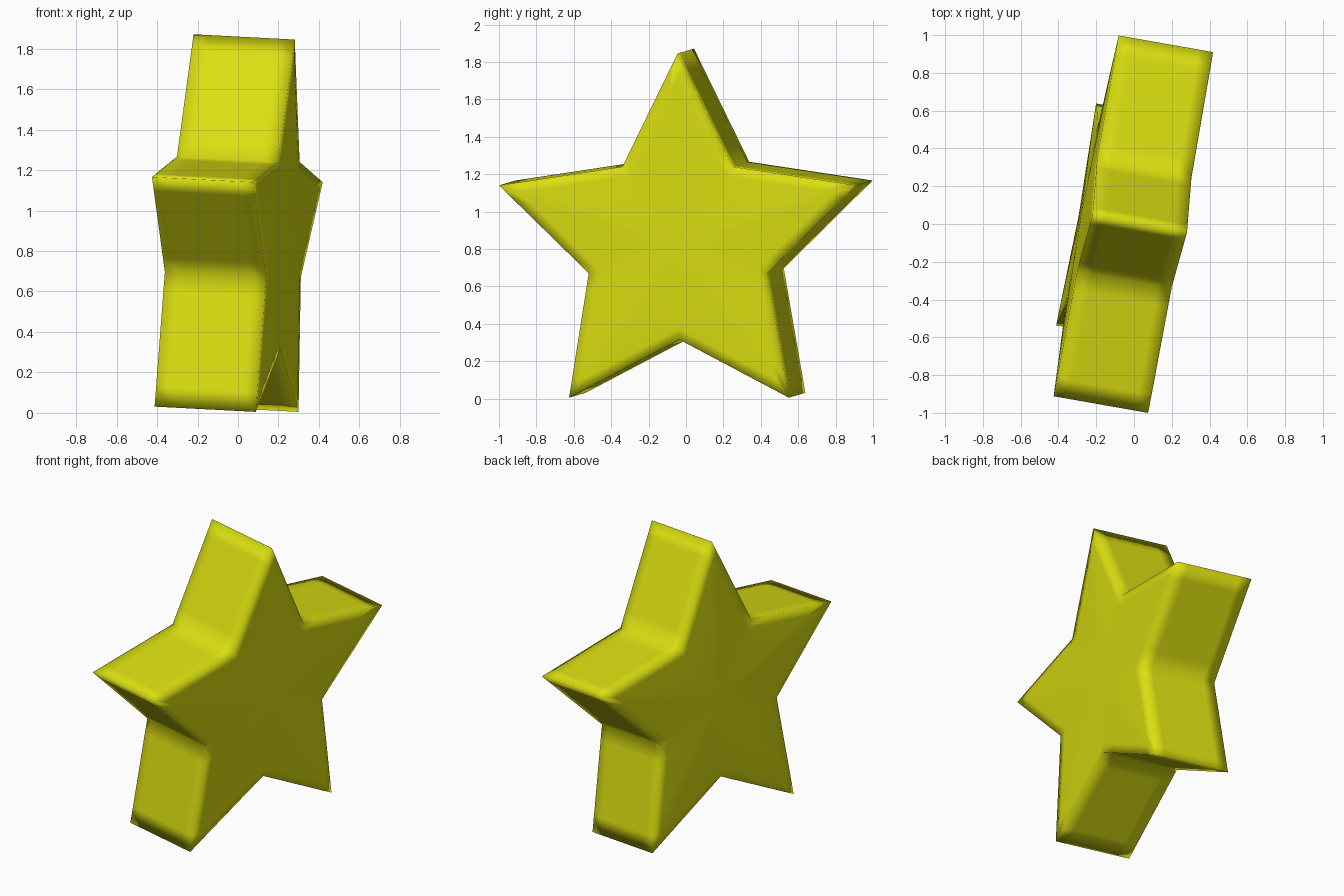
import bpy, bmesh
from mathutils import Vector

cube = bpy.data.objects.get("Cube")
if cube:
    bpy.data.objects.remove(cube, do_unlink=True)

# Star colour
yellow = bpy.data.materials.new("star_yellow")
yellow.use_nodes = True
color = (0.70, 0.73, 0.005, 1)
yellow.diffuse_color = color
yellow.node_tree.nodes["Principled BSDF"].inputs["Base Color"].default_value = color

# Star outline (y, z) on the +x face, alternating tips and valleys
OUTLINE = [(-0.045, 1.845), (0.25, 1.24), (0.91, 1.14), (0.435, 0.67), (0.55, 0.005),
           (-0.035, 0.315), (-0.625, 0.005), (-0.52, 0.67), (-1.0, 1.14), (-0.34, 1.24)]
CENTER = Vector((-0.035, 0.83))
DEPTH = Vector((-0.5, 0.088, 0.026))    # from the +x face to the -x face
PUFF = 0.015                            # slight swelling of the middle of each face


def place(p, depth):
    """Point of the slightly turned star plane, moved through the thickness."""
    return Vector((0.2 + 0.18 * p.x + 0.048 * p.y, p.x, p.y)) + DEPTH * depth


# Add support points along every edge, close to the tip and the valley
rim = []
for i, p in enumerate(OUTLINE):
    a, b = Vector(p), Vector(OUTLINE[(i + 1) % 10])
    for t in (0, 0.15, 0.5, 0.85):
        rim.append(a.lerp(b, t))

# Concentric rings over one face, across the thickness, and over the other face
LAYERS = [(0.3, -PUFF * 1.4), (0.6, -PUFF), (0.88, -PUFF * 0.4), (1, 0), (1, 0.15), (1, 0.5),
          (1, 0.85), (1, 1), (0.88, 1 + PUFF * 0.4), (0.6, 1 + PUFF), (0.3, 1 + PUFF * 1.4)]
bm = bmesh.new()
rings = [[bm.verts.new(place(CENTER.lerp(p, s), d)) for p in rim] for s, d in LAYERS]
n = len(rim)
for r0, r1 in zip(rings, rings[1:]):
    for i in range(n):
        j = (i + 1) % n
        bm.faces.new((r0[i], r0[j], r1[j], r1[i]))
for ring, d in ((rings[0], -PUFF * 1.6), (rings[-1], 1 + PUFF * 1.6)):
    hub = bm.verts.new(place(CENTER, d))
    for i in range(n):
        bm.faces.new((hub, ring[i], ring[(i + 1) % n]))
bmesh.ops.recalc_face_normals(bm, faces=bm.faces)
for f in bm.faces:
    f.smooth = True     # soft shading rolls over all the rims

mesh = bpy.data.meshes.new("star")
bm.to_mesh(mesh)
bm.free()
mesh.materials.append(yellow)
star = bpy.data.objects.new("star", mesh)
bpy.context.collection.objects.link(star)
